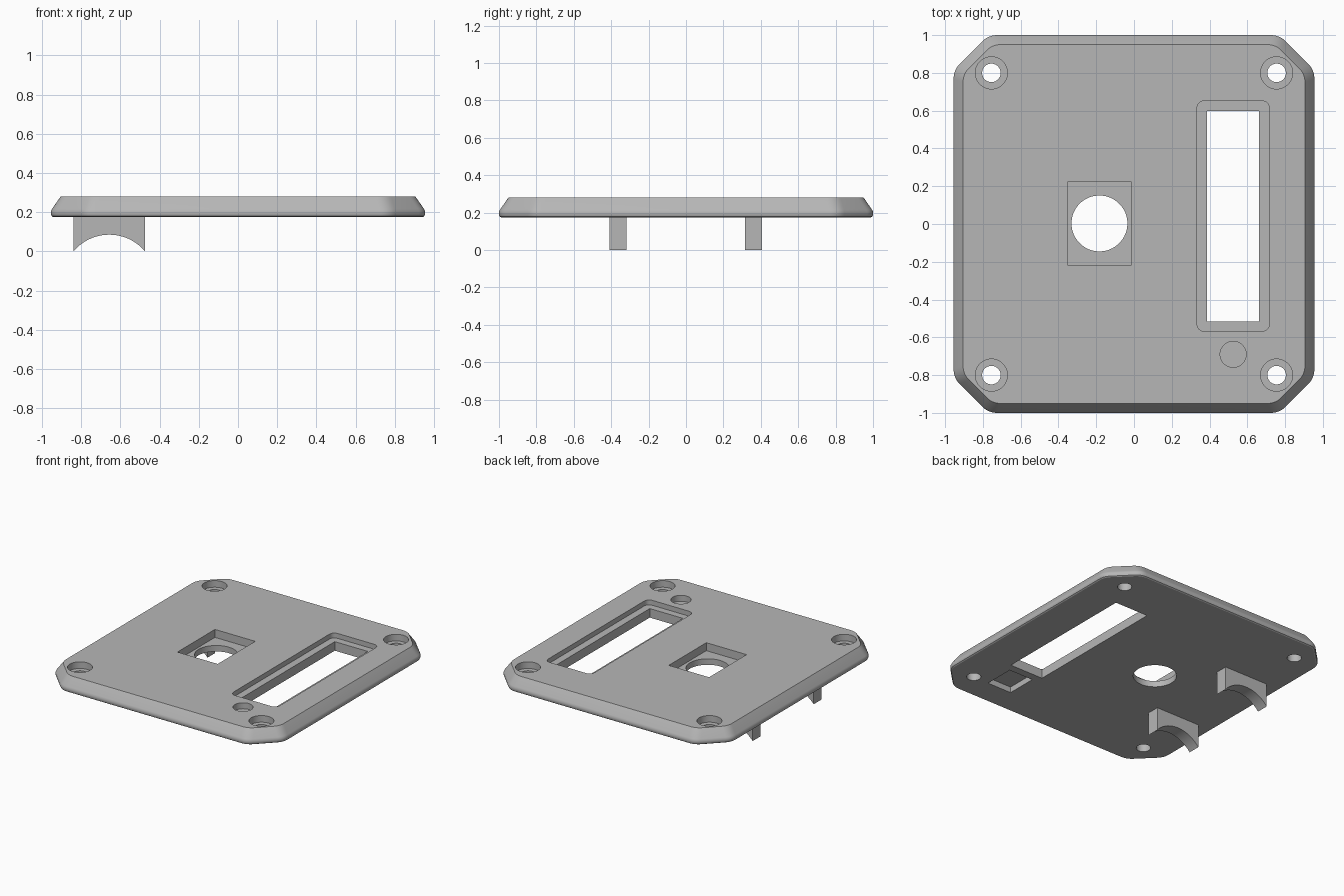
import bpy, bmesh, math
from mathutils import Vector

if "Cube" in bpy.data.objects:
    bpy.data.objects.remove(bpy.data.objects["Cube"], do_unlink=True)

mat = bpy.data.materials.new("plain grey")
mat.use_nodes = True
GREY = (0.47, 0.47, 0.47, 1)
mat.diffuse_color = GREY
mat.node_tree.nodes["Principled BSDF"].inputs["Base Color"].default_value = GREY

BOTTOM, TOP = 0.175, 0.28


def make(name, rings):
    """Closed solid lofted through rings of points."""
    bm = bmesh.new()
    loops = [[bm.verts.new(p) for p in ring] for ring in rings]
    n = len(loops[0])
    for low, high in zip(loops, loops[1:]):
        for i in range(n):
            j = (i + 1) % n
            bm.faces.new((low[i], low[j], high[j], high[i]))
    bm.faces.new(loops[0][::-1])
    bm.faces.new(loops[-1])
    bmesh.ops.recalc_face_normals(bm, faces=bm.faces)
    mesh = bpy.data.meshes.new(name)
    bm.to_mesh(mesh)
    bm.free()
    mesh.materials.append(mat)
    ob = bpy.data.objects.new(name, mesh)
    bpy.context.collection.objects.link(ob)
    return ob


def fillet(corners, reach, steps):
    """Round every corner of a flat outline."""
    out = []
    for i, c in enumerate(corners):
        a = c + (corners[i - 1] - c).normalized() * reach
        b = c + (corners[(i + 1) % len(corners)] - c).normalized() * reach
        for k in range(steps + 1):
            t = k / steps
            out.append(a * (1 - t) ** 2 + c * 2 * t * (1 - t) + b * t * t)
    return out


def octagon(inset):
    a, b, c = 0.955 - inset, 1 - inset, 0.185 - 0.586 * inset
    pts = [(a, c - b), (a, b - c), (a - c, b), (c - a, b),
           (-a, b - c), (-a, c - b), (c - a, -b), (a - c, -b)]
    return fillet([Vector(p) for p in pts], 0.045, 6)


def rect(x0, x1, y0, y1):
    return [Vector(p) for p in ((x0, y0), (x1, y0), (x1, y1), (x0, y1))]


def circle(x, y, r, n=48):
    return [Vector((x + r * math.cos(2 * math.pi * i / n),
                    y + r * math.sin(2 * math.pi * i / n))) for i in range(n)]


def select(ob):
    bpy.ops.object.select_all(action='DESELECT')
    ob.select_set(True)
    bpy.context.view_layer.objects.active = ob


def cut(outline, z0, z1):
    """Remove a straight prism from the plate."""
    tool = make("cutter", [[(p.x, p.y, z) for p in outline] for z in (z0, z1)])
    tool.hide_render = True
    select(plate)
    mod = plate.modifiers.new("cut", 'BOOLEAN')
    mod.operation, mod.solver, mod.object = 'DIFFERENCE', 'EXACT', tool
    bpy.ops.object.modifier_apply(modifier=mod.name)
    bpy.data.objects.remove(tool, do_unlink=True)


# Cover plate with bevelled rim
profile = [(0.012, BOTTOM), (0.004, 0.18), (0, 0.19), (0, 0.205),
           (0.006, 0.217), (0.05, TOP)]
plate = make("cover_plate",
             [[(p.x, p.y, z) for p in octagon(d)] for d, z in profile])

ABOVE, BELOW = TOP + 0.1, BOTTOM - 0.1

# Counterbored screw holes
for x in (-0.755, 0.755):
    for y in (-0.8, 0.8):
        cut(circle(x, y, 0.085), TOP - 0.05, ABOVE)
        cut(circle(x, y, 0.049), BELOW, ABOVE)

# Square pocket with round opening
cut(rect(-0.35, -0.015, -0.22, 0.226), TOP - 0.06, ABOVE)
cut(circle(-0.183, 0.003, 0.148, 64), BELOW, ABOVE)

# Long window with stepped, rounded rim
cut(fillet(rect(0.333, 0.717, -0.568, 0.652), 0.045, 8), TOP - 0.037, ABOVE)
cut(rect(0.387, 0.662, -0.515, 0.598), BELOW, ABOVE)

# Small blind round pocket, with a square pocket under it
cut(circle(0.525, -0.69, 0.069), TOP - 0.045, ABOVE)
cut(rect(0.425, 0.625, -0.803, -0.573), BELOW, BOTTOM + 0.043)

select(plate)
bpy.ops.object.shade_smooth_by_angle(angle=math.radians(30))

# Two saddle brackets underneath, with arched lower edges
R, CX, CZ = 0.238, -0.657, -0.153
half = math.asin(0.1825 / R)
arch = [(CX + R * math.sin(t), CZ + R * math.cos(t))
        for t in (half * (k / 12 - 1) for k in range(25))]
side = arch + [(CX + 0.1825, BOTTOM + 0.003), (CX - 0.1825, BOTTOM + 0.003)]
for name, y in (("front_bracket", -0.364), ("back_bracket", 0.361)):
    bracket = make(name, [[(x, y + s * 0.046, max(z, 0)) for x, z in side]
                          for s in (-1, 1)])
    select(bracket)
    bpy.ops.object.shade_smooth_by_angle(angle=math.radians(30))
